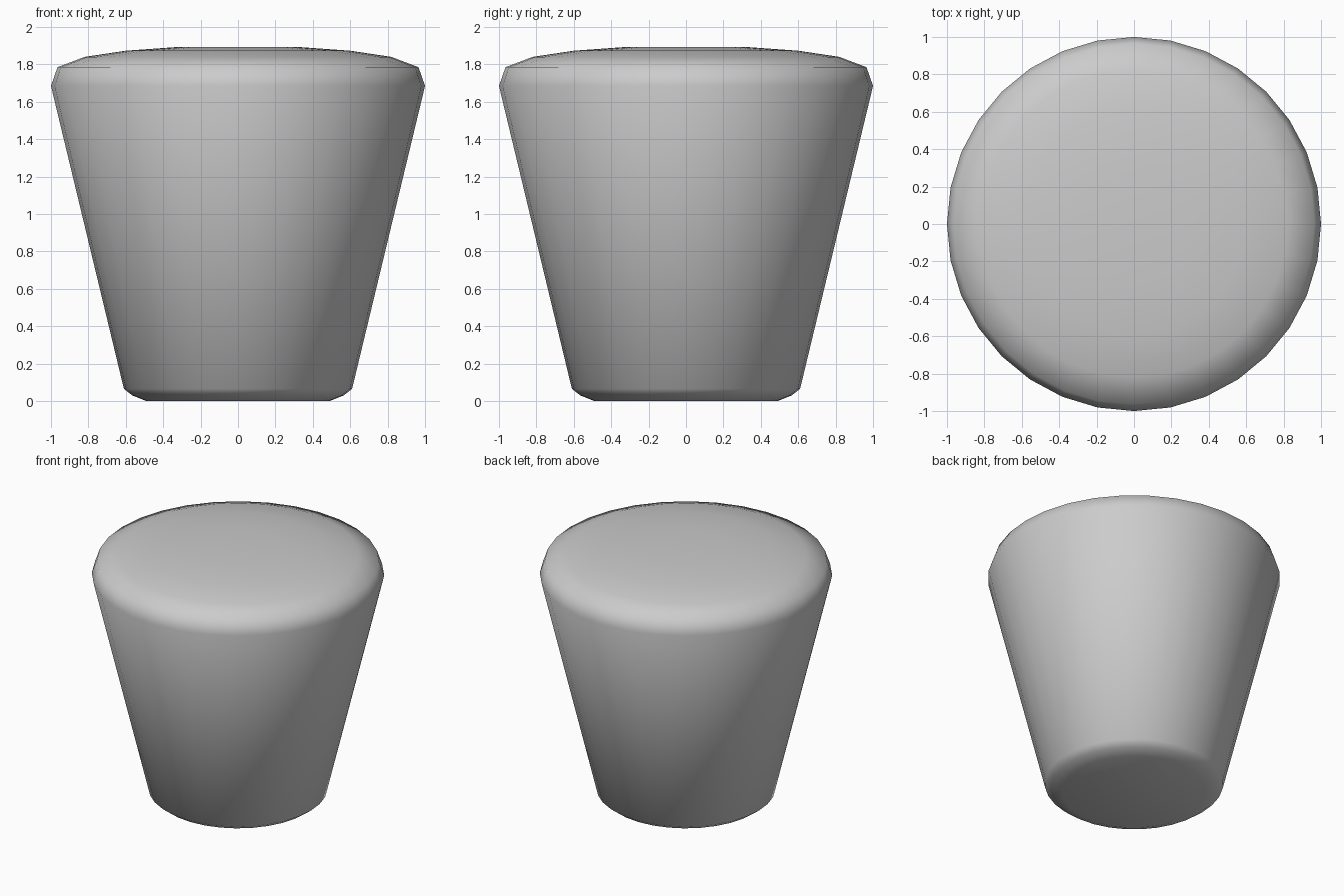
import bpy, bmesh
from math import sin, cos, tau

if "Cube" in bpy.data.objects:
    bpy.data.objects.remove(bpy.data.objects["Cube"])

SIDES = 32
# Profile of the tapered body, bottom to top (radius, height)
PROFILE = [(0.49, 0), (0.565, 0.03), (0.61, 0.065), (1.0, 1.685),
           (0.965, 1.785), (0.82, 1.84), (0.6, 1.873), (0.32, 1.893)]

bm = bmesh.new()
rings = [[bm.verts.new((r * cos(tau * i / SIDES), r * sin(tau * i / SIDES), z))
          for i in range(SIDES)] for r, z in PROFILE]

# Side walls
for low, high in zip(rings, rings[1:]):
    for i in range(SIDES):
        j = (i + 1) % SIDES
        bm.faces.new((low[i], low[j], high[j], high[i]))

# Flat base and crown cap
bm.faces.new(rings[0][::-1])
bm.faces.new(rings[-1])

mesh = bpy.data.meshes.new("tapered_body")
bm.to_mesh(mesh)
bm.free()
mesh.shade_smooth()
body = bpy.data.objects.new("tapered_body", mesh)
bpy.context.collection.objects.link(body)
